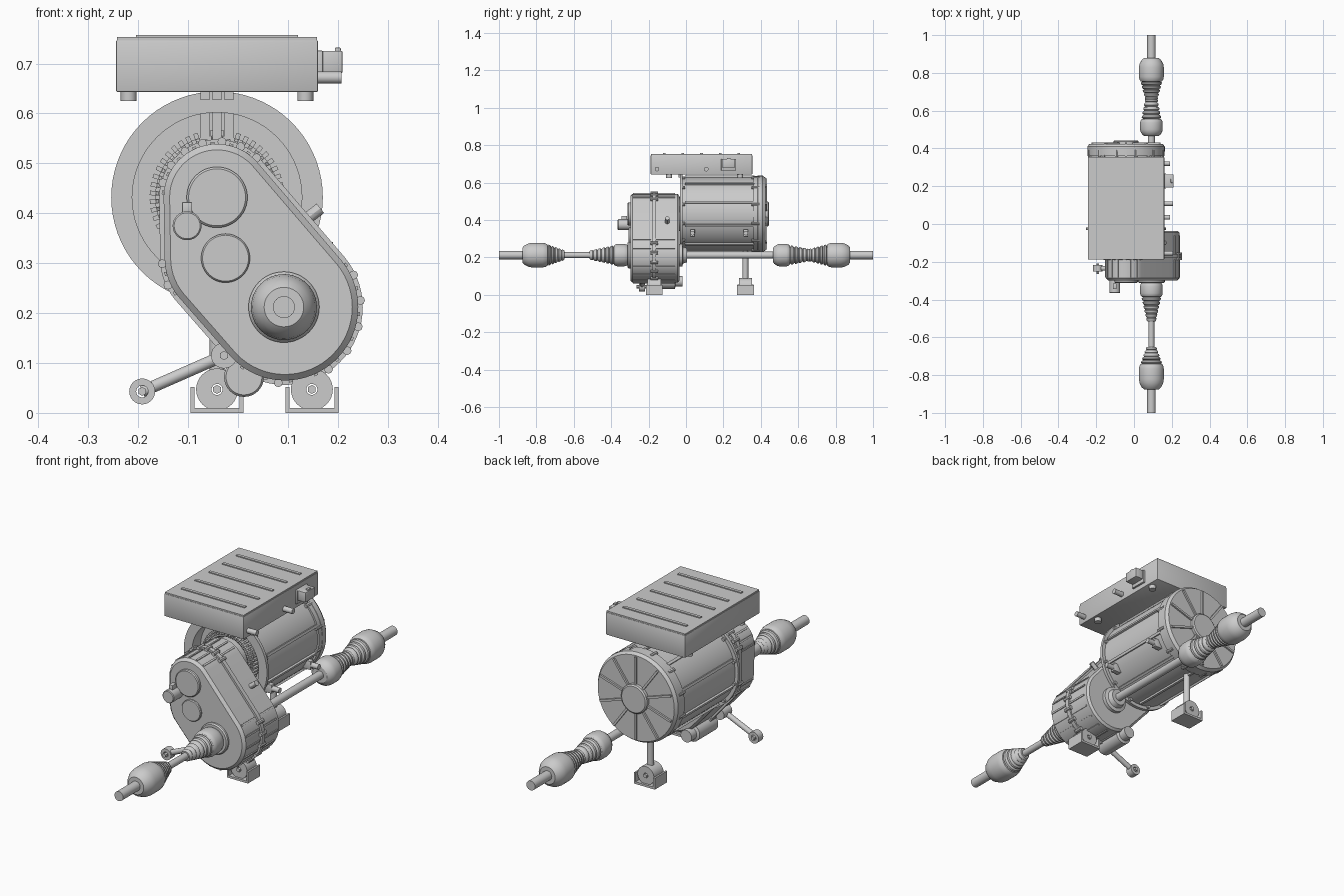
import bpy, bmesh
from math import cos, sin, pi, radians
from mathutils import Matrix, Vector

if "Cube" in bpy.data.objects:
    bpy.data.objects.remove(bpy.data.objects["Cube"])

MX, MZ = -0.042, 0.432      # motor axis
AX, AZ = 0.092, 0.212       # axle axis


def finish(name, bm):
    bmesh.ops.recalc_face_normals(bm, faces=bm.faces[:])
    me = bpy.data.meshes.new(name)
    bm.to_mesh(me)
    bm.free()
    ob = bpy.data.objects.new(name, me)
    bpy.context.collection.objects.link(ob)
    return ob


def lathe(name, prof, x, z, n=48, ring=False):
    """Revolve (y, r) points about a y-parallel axis; ring closes the profile."""
    bm = bmesh.new()
    rows = [[bm.verts.new((x + r * cos(2 * pi * i / n), y, z + r * sin(2 * pi * i / n)))
             for i in range(n)] for y, r in prof]
    pairs = list(zip(rows, rows[1:]))
    if ring:
        pairs.append((rows[-1], rows[0]))
    else:
        bm.faces.new(rows[0])
        bm.faces.new(rows[-1])
    for a, b in pairs:
        for i in range(n):
            j = (i + 1) % n
            bm.faces.new((a[i], a[j], b[j], b[i]))
    return finish(name, bm)


def boxes(name, items, bevel=0.0):
    """items: (centre, size, turn) with turn = angle of local x in the xz plane."""
    bm = bmesh.new()
    for c, s, t in items:
        m = Matrix.Translation(c) @ Matrix.Rotation(-t, 4, 'Y') @ Matrix.Diagonal((*s, 1))
        bmesh.ops.create_cube(bm, size=1, matrix=m)
    if bevel:
        bmesh.ops.bevel(bm, geom=bm.edges[:], offset=bevel, segments=2, affect='EDGES', profile=0.5)
    return finish(name, bm)


def rods(name, items, n=24):
    """items: (start, end, radius)"""
    bm = bmesh.new()
    for p, q, r in items:
        p, q = Vector(p), Vector(q)
        d = q - p
        m = Matrix.Translation((p + q) / 2) @ d.to_track_quat('Z', 'Y').to_matrix().to_4x4()
        bmesh.ops.create_cone(bm, cap_ends=True, segments=n, radius1=r, radius2=r,
                              depth=d.length, matrix=m)
    return finish(name, bm)


def polar(cx, cz, r, a, y):
    return (cx + r * cos(a), y, cz + r * sin(a))


# ---- motor housing with open front, flanges and ribs
lathe("motor_housing", [(-0.032, 0.17), (-0.032, 0.212), (-0.018, 0.212), (-0.018, 0.196),
                        (0.36, 0.196), (0.36, 0.204), (0.385, 0.204), (0.385, 0.17)],
      MX, MZ, 72, ring=True)
boxes("motor_ribs", [(polar(MX, MZ, 0.198, a, 0.18), (0.014, 0.37, 0.012), a)
                     for a in [radians(18 + 36 * k) for k in range(10)]])
lathe("stator_core", [(0.03, 0.10), (0.03, 0.172), (0.34, 0.172), (0.34, 0.10)],
      MX, MZ, 64, ring=True)
lathe("winding_ring", [(-0.012, 0.10), (-0.018, 0.105), (-0.018, 0.118), (-0.012, 0.123),
                       (0.03, 0.123), (0.03, 0.10)], MX, MZ, 64, ring=True)
boxes("winding_loops", [(polar(MX, MZ, r, 2 * pi * (k + o) / 48, y), (0.012, 0.03, 0.009),
                         2 * pi * (k + o) / 48)
                        for r, o, y in ((0.118, 0, -0.01), (0.129, 0.5, 0.006)) for k in range(48)])
lathe("rotor_neck", [(-0.045, 0.09), (0.34, 0.09)], MX, MZ)

# ---- rear cover with radial ribs and bearing cap
lathe("rear_cover", [(0.38, 0.2), (0.384, 0.205), (0.41, 0.205), (0.424, 0.195)], MX, MZ, 72)
boxes("rear_cover_ribs", [(polar(MX, MZ, 0.125, a, 0.426), (0.13, 0.012, 0.01), a)
                          for a in [2 * pi * k / 10 + pi / 2 for k in range(10)]])
lathe("rear_bearing_cap", [(0.42, 0.066), (0.438, 0.066), (0.443, 0.06)], MX, MZ)
flange_angles = [2 * pi * (k + 0.5) / 12 for k in range(12)]
rods("motor_bolts", [(polar(MX, MZ, 0.2, a, y0), polar(MX, MZ, 0.2, a, y1), 0.008)
                     for a in flange_angles for y0, y1 in ((-0.018, -0.006), (0.35, 0.392))], 8)

# ---- busbars between motor and inverter
boxes("busbars", [((MX + dx, y, z), (0.018, 0.008, h), 0) for dx in (-0.024, 0, 0.024)
                  for y, z, h in ((-0.022, 0.575, 0.055), (-0.036, 0.637, 0.02))])

# ---- gearbox: hull around three shaft bores
BORES = [(MX, MZ, 0.107), (-0.025, 0.31, 0.122), (AX + 0.002, AZ, 0.147)]


def hull(name, sections):
    """sections: (y, radius change)"""
    bm = bmesh.new()
    for y, g in sections:
        for cx, cz, r in BORES:
            for k in range(64):
                bm.verts.new(polar(cx, cz, r + g, 2 * pi * k / 64, y))
    res = bmesh.ops.convex_hull(bm, input=bm.verts[:])
    junk = {v for v in res['geom_interior'] + res['geom_unused'] if isinstance(v, bmesh.types.BMVert)}
    bmesh.ops.delete(bm, geom=list(junk), context='VERTS')
    bmesh.ops.dissolve_limit(bm, angle_limit=0.01, verts=bm.verts[:], edges=bm.edges[:])
    return finish(name, bm)


def rim(a, g):
    """Point on the gearbox outline facing angle a, pushed out by g."""
    cx, cz, r = max(BORES, key=lambda b: b[0] * cos(a) + b[1] * sin(a) + b[2])
    return cx + (r + g) * cos(a), cz + (r + g) * sin(a)


hull("gearbox_front_case", [(-0.298, -0.012), (-0.286, 0), (-0.17, 0)])
hull("gearbox_rear_case", [(-0.17, 0), (-0.045, 0), (-0.036, -0.01)])
hull("gearbox_flange", [(-0.18, 0.009), (-0.16, 0.009)])

lug_angles = [radians(a) for a in range(-135, 225, 20)]
lugs, ribs = [], []
for a in lug_angles:
    x, z = rim(a, 0.005)
    lugs.append(((x, -0.19, z), (x, -0.15, z), 0.009))
    x, z = rim(a + 0.17, 0)
    ribs += [((x, -0.235, z), (0.008, 0.095, 0.008), a + 0.17),
             ((x, -0.11, z), (0.008, 0.1, 0.008), a + 0.17)]
rods("gearbox_flange_bolts", lugs, 8)
boxes("gearbox_ribs", ribs)

# ---- bearing covers, plugs, sensor
lathe("input_bearing_cover", [(-0.312, 0.057), (-0.308, 0.061), (-0.29, 0.061)], MX, MZ)
lathe("middle_bearing_cover", [(-0.308, 0.046), (-0.304, 0.049), (-0.29, 0.049)], -0.025, 0.31)
lathe("front_output_seal", [(-0.312, 0.066), (-0.306, 0.071), (-0.29, 0.071)], AX, AZ)
lathe("rear_output_seal", [(-0.04, 0.06), (-0.02, 0.06), (-0.016, 0.045), (0.005, 0.038)], AX, AZ)
lathe("speed_sensor", [(-0.365, 0.026), (-0.362, 0.029), (-0.29, 0.029)], -0.102, 0.375, 32)
boxes("sensor_plug", [((-0.102, -0.33, 0.41), (0.02, 0.03, 0.025), 0)], 0.002)
rods("oil_plug", [((0.12, -0.1, 0.375), (0.165, -0.1, 0.41), 0.012)], 12)

# ---- oil pump below the gearbox
lathe("oil_pump", [(-0.2, 0.036), (-0.195, 0.04), (-0.06, 0.04), (-0.055, 0.028),
                   (-0.018, 0.028)], 0.012, 0.072, 32)

# ---- torque arm with bushings
ARM_A, ARM_B = (-0.028, -0.235, 0.115), (-0.192, -0.235, 0.043)
rods("torque_arm", [(ARM_A, ARM_B, 0.012)])
lathe("arm_inner_bushing", [(-0.26, 0.026), (-0.2, 0.026)], ARM_A[0], ARM_A[2], 24)
lathe("arm_outer_bushing", [(-0.252, 0.012), (-0.252, 0.026), (-0.218, 0.026), (-0.218, 0.012)],
      ARM_B[0], ARM_B[2], 24, ring=True)
rods("arm_bolts", [((p[0], -0.265, p[2]), (p[0], -0.21, p[2]), 0.009) for p in (ARM_A, ARM_B)], 6)

# ---- two rubber mounts in U-brackets
for label, x, y in (("front", 0.148, -0.17), ("rear", MX, 0.318)):
    boxes(label + "_mount_bracket", [((x, y, 0.005), (0.106, 0.09, 0.01), 0),
                                     ((x - 0.049, y, 0.026), (0.008, 0.09, 0.052), 0),
                                     ((x + 0.049, y, 0.026), (0.008, 0.09, 0.052), 0)])
    lathe(label + "_mount_bushing", [(y - 0.035, 0.011), (y - 0.035, 0.042), (y + 0.035, 0.042),
                                     (y + 0.035, 0.011)], x, 0.047, 32, ring=True)
    rods(label + "_mount_bolt", [((x, y - 0.042, 0.047), (x, y + 0.042, 0.047), 0.009)], 6)
rods("rear_mount_post", [((MX, 0.318, 0.08), (MX, 0.318, 0.25), 0.015)])
boxes("front_mount_arm", [((0.148, -0.17, 0.095), (0.03, 0.04, 0.04), 0)])

# ---- inverter box
IX, IY, IL = -0.042, 0.083, 0.543
boxes("inverter_case", [((IX, IY, 0.695), (0.405, IL, 0.104), 0)], 0.003)
boxes("inverter_lid", [((IX, IY, 0.749), (0.401, IL - 0.004, 0.008), 0)])
boxes("inverter_lid_ribs", [((IX, IY + 0.1 * k, 0.754), (0.325, 0.014, 0.007), 0)
                            for k in range(-2, 3)])
rods("inverter_feet", [((x, y, 0.625), (x, y, 0.65), 0.016)
                       for x in (-0.219, 0.135) for y in (-0.09, 0.29)], 16)
boxes("inverter_connector", [((0.164, 0.228, 0.695), (0.012, 0.08, 0.062), 0),
                             ((0.187, 0.228, 0.703), (0.044, 0.07, 0.045), 0),
                             ((0.2, 0.228, 0.728), (0.012, 0.02, 0.008), 0)], 0.002)
rods("inverter_coolant_ports", [((0.15, y, 0.672), (0.207, y, 0.672), 0.012)
                                for y in (-0.155, 0.108)])

# ---- motor coolant ports
boxes("motor_port_pads", [((0.135, y, 0.33), (0.04, 0.024, 0.04), 0) for y in (0.035, 0.32)], 0.002)
rods("motor_coolant_ports", [((0.13, y, 0.33), (0.19, y, 0.33), 0.012) for y in (0.035, 0.32)])


# ---- drive shafts and jointed boots
def bellows(y0, r0, y1, r1, folds):
    """Zigzag profile from (y0, r0) to (y1, r1)."""
    pts = []
    for k in range(folds):
        for f, s in ((0.1, 0.84), (0.35, 1.0), (0.75, 1.0)):
            t = (k + f) / folds
            pts.append((y0 + (y1 - y0) * t, (r0 + (r1 - r0) * t) * s))
    return pts


def joint(name, cup, neck, r, tip, folds):
    """Rounded cup spanning cup[0]..cup[1], bellows boot running down to neck."""
    a, b = cup
    d = b - a
    prof = [(a, r * 0.6), (a + d * 0.08, r * 0.78), (a + d * 0.25, r * 0.95), (a + d * 0.4, r),
            (a + d * 0.8, r), (a + d * 0.92, r * 0.95), (b, r * 0.85)]
    prof += bellows(b, r * 0.88, neck, tip, folds) + [(neck, tip * 0.9)]
    lathe(name, prof, AX, AZ, 40)


joint("front_outer_joint", (-0.875, -0.74), -0.65, 0.066, 0.026, 5)
joint("front_inner_joint", (-0.295, -0.385), -0.515, 0.06, 0.024, 6)
joint("rear_inner_joint", (0.465, 0.555), 0.665, 0.06, 0.032, 5)
joint("rear_outer_joint", (0.878, 0.755), 0.655, 0.066, 0.032, 5)
for label, y0, y1, r in (("front_wheel_stub", -1.0, -0.85, 0.022),
                         ("front_half_shaft", -0.7, -0.45, 0.0155),
                         ("rear_intermediate_shaft", -0.04, 0.49, 0.0185),
                         ("rear_half_shaft", 0.6, 0.75, 0.0155),
                         ("rear_wheel_stub", 0.85, 1.0, 0.022)):
    lathe(label, [(y0, r), (y1, r)], AX, AZ, 32)

# ---- smooth shading with sharp edges kept
bpy.ops.object.select_all(action='SELECT')
bpy.context.view_layer.objects.active = bpy.context.scene.objects[0]
bpy.ops.object.shade_smooth_by_angle(angle=radians(30))
